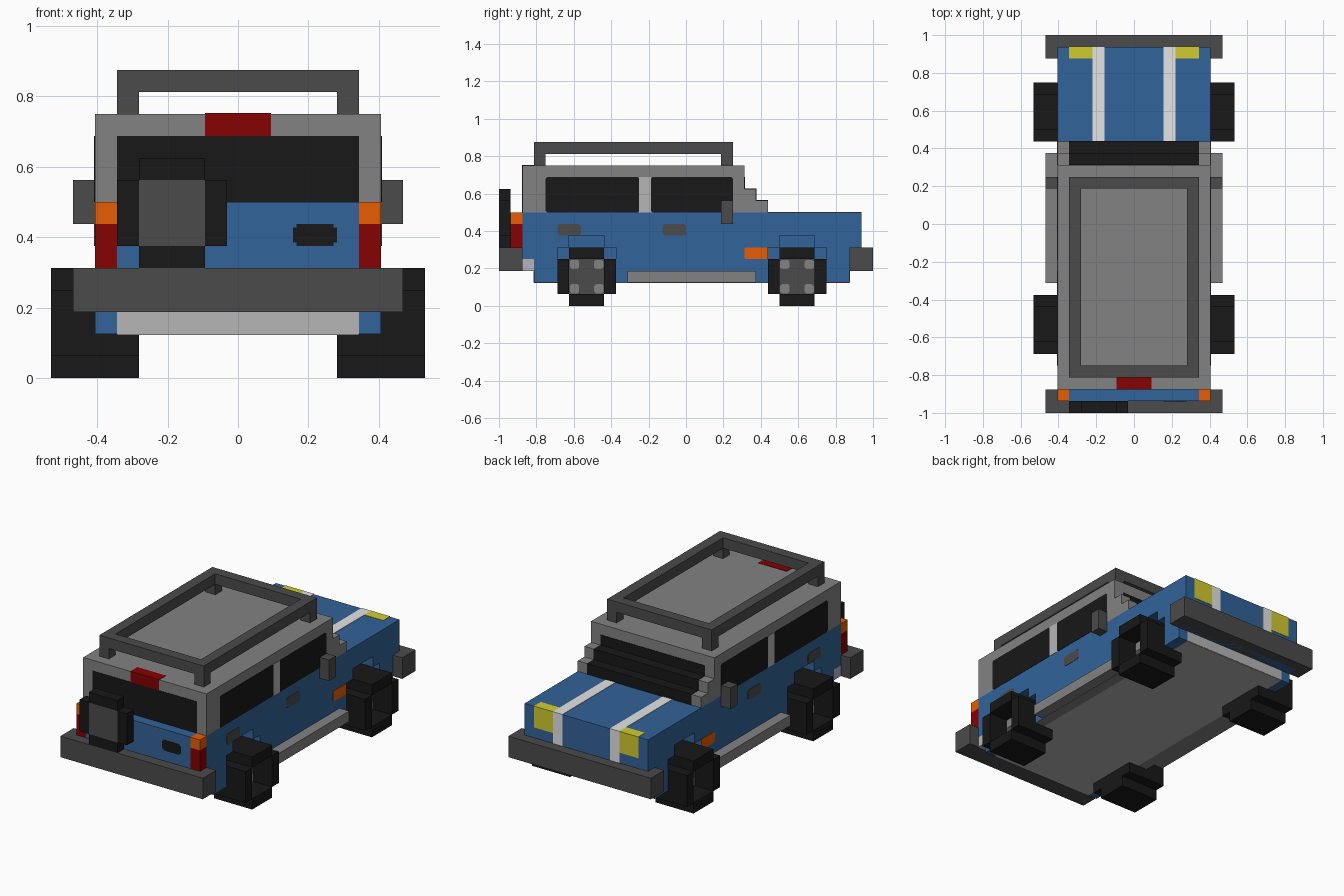
import bpy, bmesh

if "Cube" in bpy.data.objects:
    bpy.data.objects.remove(bpy.data.objects["Cube"])

U = 1 / 16      # block grid unit
T = 0.002       # thickness of painted plates


def mat(name, r, g, b):
    m = bpy.data.materials.new(name)
    m.diffuse_color = (r, g, b, 1)
    m.use_nodes = True
    m.node_tree.nodes["Principled BSDF"].inputs["Base Color"].default_value = m.diffuse_color
    return m


BLUE = mat("blue_paint", .032, .125, .32)
GREY = mat("roof_grey", .225, .225, .225)
LIGHT = mat("light_grey", .47, .47, .47)
WHITE = mat("stripe_white", .78, .78, .78)
DARK = mat("dark_grey", .07, .07, .07)
BLACK = mat("black", .009, .009, .009)
RED = mat("red", .24, .0005, .0005)
ORANGE = mat("orange", .8, .11, .001)
YELLOW = mat("yellow", .64, .6, .03)


def extrude(name, profile, x0, x1, m):
    """Extrude a (y, z) profile along x."""
    bm = bmesh.new()
    a = [bm.verts.new((x0, y, z)) for y, z in profile]
    b = [bm.verts.new((x1, y, z)) for y, z in profile]
    n = len(a)
    bm.faces.new(a)
    bm.faces.new(b)
    for i in range(n):
        j = (i + 1) % n
        bm.faces.new((a[i], a[j], b[j], b[i]))
    bmesh.ops.recalc_face_normals(bm, faces=bm.faces)
    me = bpy.data.meshes.new(name)
    bm.to_mesh(me)
    bm.free()
    me.materials.append(m)
    ob = bpy.data.objects.new(name, me)
    bpy.context.collection.objects.link(ob)
    return ob


def box(name, x, y, z, m, c=0):
    """Box; c clips the corners of its side outline."""
    if c:
        p = [(y[0] + c, z[0]), (y[1] - c, z[0]), (y[1], z[0] + c), (y[1], z[1] - c),
             (y[1] - c, z[1]), (y[0] + c, z[1]), (y[0], z[1] - c), (y[0], z[0] + c)]
    else:
        p = [(y[0], z[0]), (y[1], z[0]), (y[1], z[1]), (y[0], z[1])]
    return extrude(name, p, x[0], x[1], m)


def pair(name, x, y, z, m, c=0):
    """Same box on the left and right."""
    box(name + "_right", x, y, z, m, c)
    box(name + "_left", (-x[1], -x[0]), y, z, m, c)


def cut(ob, cutter):
    cutter.hide_render = True
    cutter.hide_viewport = True
    mod = ob.modifiers.new("cut", 'BOOLEAN')
    mod.operation = 'DIFFERENCE'
    mod.solver = 'EXACT'
    mod.object = cutter


X2, X3, X4, X5 = .21875, .28125, .34375, .40625
X6, X7 = .46875, .53125

# blue body
body = extrude("body", [(-.8125, .125), (.875, .125), (.875, .1875), (.9375, .1875),
                        (.9375, .5), (-.875, .5), (-.875, .25), (-.8125, .25)], -X5, X5, BLUE)
box("tailgate", (-X4, X4), (-.9375, -.875), (.25, .5), BLUE)
box("rear_valance", (-X5, X5), (-.875, -.8125), (.1875, .25), LIGHT)
box("rear_lower_panel", (-X4, X4), (-.8125 - T, -.8125), (.125, .1875), LIGHT)
box("front_lower_panel", (-X4, X4), (.875, .875 + T), (.125, .1875), LIGHT)

# wheels in stepped arches
for c, end in ((-.53125, "rear"), (.59375, "front")):
    a, b = 2.5 * U, 1.5 * U
    for s, side in ((1, "right"), (-1, "left")):
        arch = extrude("arch_cutter", [(c - a, 0), (c + a, 0), (c + a, .3125), (c + b, .3125),
                                       (c + b, .375), (c - b, .375), (c - b, .3125), (c - a, .3125)],
                       s * X3, s * .6, BLUE)
        cut(body, arch)
        tag = end + "_" + side
        tyre = extrude("tyre_" + tag, [(c - b, 0), (c + b, 0), (c + b, U), (c + a, U), (c + a, .25),
                                       (c + b, .25), (c + b, .3125), (c - b, .3125), (c - b, .25),
                                       (c - a, .25), (c - a, U), (c - b, U)], s * X3, s * X7, BLACK)
        # recessed hub with lighter corners
        cut(tyre, box("hub_cutter", sorted((s * X5, s * .6)), (c - b, c + b), (U, .25), BLACK))
        box("hub_" + tag, sorted((s * X5, s * (X5 + T))), (c - b, c + b), (U, .25), DARK)
        for y in (c - .065, c + .065):
            for z in (2.5 * U - .065, 2.5 * U + .065):
                box("hub_corner_" + tag, sorted((s * X5, s * (X5 + 2 * T))),
                    (y - .025, y + .025), (z - .025, z + .025), GREY, .01)

# underside
for y0, y1, x in ((-.8125, -.6875, X4), (-.6875, -.375, X3), (-.375, .4375, X4),
                  (.4375, .75, X3), (.75, .875, X4)):
    box("underside", (-x, x), (y0, y1), (.125 - T, .125), LIGHT)
pair("sill_underside", (X4, X5), (-.375, .4375), (.125 - T, .125), GREY)

# cabin with stepped windscreen
extrude("cabin", [(-.875, .5), (.4375, .5), (.4375, .5625), (.375, .5625), (.375, .625),
                  (.3125, .625), (.3125, .75), (-.875, .75)], -X5, X5, GREY)
extrude("windscreen", [(.25, .5), (.4375 + T, .5), (.4375 + T, .5625 + T), (.375 + T, .5625 + T),
                       (.375 + T, .625 + T), (.3125 + T, .625 + T), (.3125 + T, .6875), (.25, .6875)],
        -X4, X4, BLACK)
box("rear_window", (-X4, X4), (-.875 - T, -.875), (.5, .6875), BLACK)
pair("rear_side_window", (X5, X5 + T), (-.75, -.25), (.5, .6875), BLACK, .008)
pair("door_pillar", (X5, X5 + T), (-.25, -.1875), (.5, .6875), LIGHT)
pair("front_side_window", (X5, X5 + T), (-.1875, .25), (.5, .6875), BLACK, .008)
box("high_brake_light", (-1.5 * U, 1.5 * U), (-.875 - T, -.8125), (.6875, .75 + T), RED)

# roof rack
pair("rack_side", (X3, X4), (-.8125, .25), (.8125, .875), DARK)
for y in (-.8125, .1875):
    box("rack_crossbar", (-X3, X3), (y, y + U), (.8125, .875), DARK)
    pair("rack_post", (X3, X4), (y, y + U), (.75, .8125), DARK)

# bumpers, sills and mirrors
box("rear_bumper", (-X6, X6), (-1, -.875), (.1875, .3125), DARK)
box("front_bumper", (-X6, X6), (.875, 1), (.1875, .3125), DARK)
pair("sill", (X5, X6), (-.3125, .375), (.125, .1875), GREY)
pair("mirror", (X5, X6), (.1875, .25), (.4375, .5625), DARK)

# lamps
pair("tail_lamp", (X4, X5), (-.9375, -.875), (.3125, .4375), RED)
pair("rear_indicator", (X4, X5), (-.9375, -.875), (.4375, .5), ORANGE)
pair("side_indicator", (X5, X5 + T), (.3125, .4375), (.25, .3125), ORANGE, .006)
pair("headlamp", (X2, X4), (.875, .9375 + T), (.375, .5 + T), YELLOW)

# bonnet stripes, running down the nose
pair("bonnet_stripe", (.15625, X2), (.4375 + T, .9375 + T), (.3125, .5 + T), WHITE)

# door and tailgate handles
for y in (-.6875, -.125):
    pair("door_handle", (X5, X5 + T), (y, y + .125), (.375, .4375), DARK, .01)
for d, e in ((0, .01), (.01, 0)):
    box("tailgate_handle", (.15625 + d, X3 - d), (-.9375 - T, -.9375), (.375 + e, .4375 - e), BLACK)

# spare wheel on the tailgate
for x, z in (((-X3, -1.5 * U), (.3125, .375)), ((-X3, -1.5 * U), (.5625, .625)),
             ((-X4, -X3), (.375, .5625)), ((-1.5 * U, -.5 * U), (.375, .5625))):
    box("spare_tyre", x, (-1, -.9375), z, BLACK)
box("spare_hub", (-X3, -1.5 * U), (-1, -.9375), (.375, .5625), DARK)
